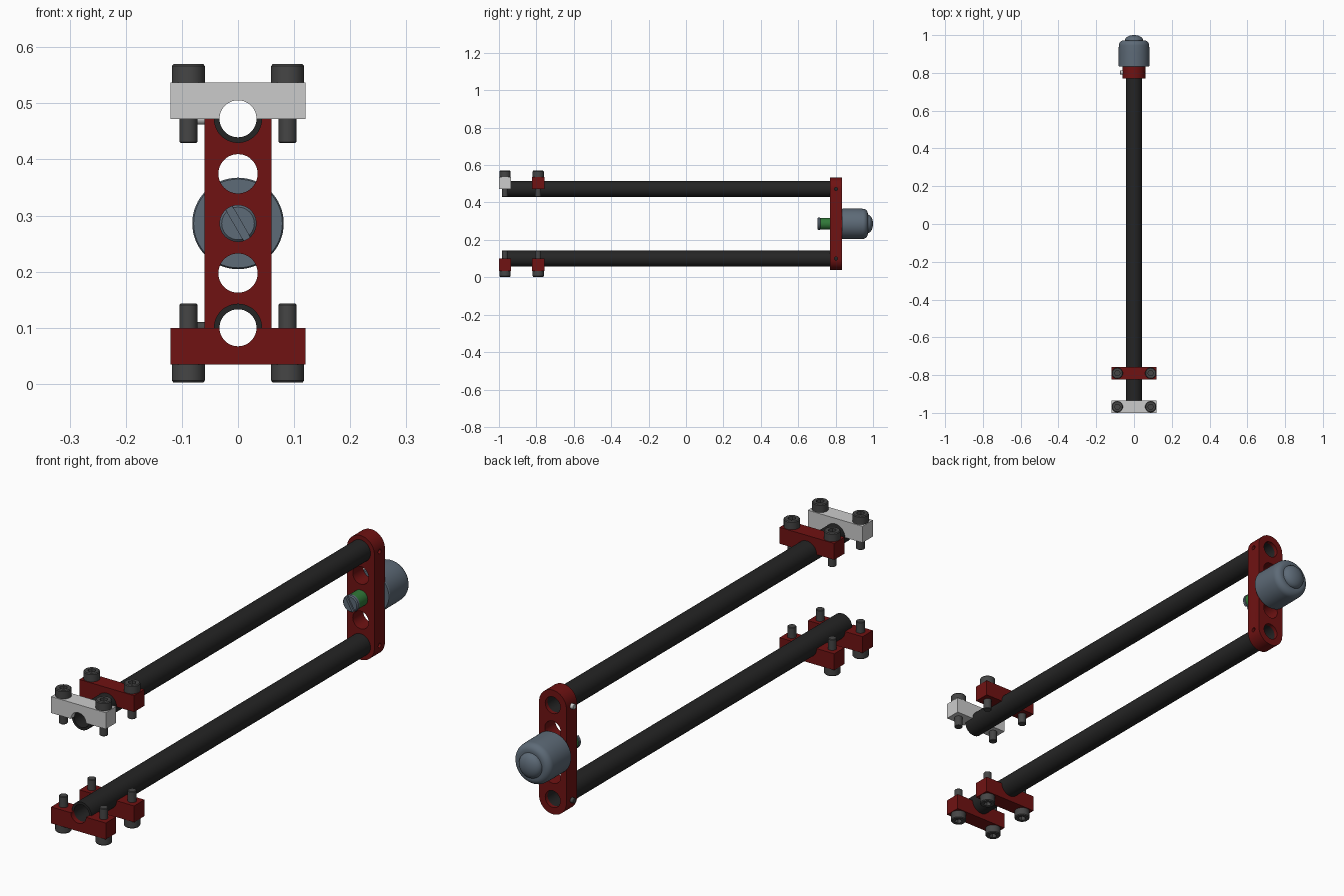
import bpy, bmesh, math
from mathutils import Matrix

if "Cube" in bpy.data.objects:
    bpy.data.objects.remove(bpy.data.objects["Cube"])

AXES = {'z': Matrix(), 'y': Matrix.Rotation(-math.pi / 2, 4, 'X'), 'x': Matrix.Rotation(math.pi / 2, 4, 'Y')}
LOW, HIGH, MID = 0.10, 0.4725, 0.286      # tube heights and spindle height
TUBE_R, BORE_R = 0.043, 0.033


def material(name, rgb):
    m = bpy.data.materials.new(name)
    m.diffuse_color = (*rgb, 1)
    m.use_nodes = True
    m.node_tree.nodes["Principled BSDF"].inputs["Base Color"].default_value = m.diffuse_color
    return m


RED = material("red_anodised", (0.16, 0.006, 0.006))
BLACK = material("black_tube", (0.018, 0.018, 0.018))
STEEL = material("dark_steel", (0.06, 0.06, 0.06))
BLUE = material("blue_grey", (0.11, 0.145, 0.185))
GREEN = material("green", (0.03, 0.19, 0.04))


def finish(name, bm, mat=None):
    bmesh.ops.remove_doubles(bm, verts=bm.verts, dist=1e-6)
    bmesh.ops.recalc_face_normals(bm, faces=bm.faces)
    me = bpy.data.meshes.new(name)
    bm.to_mesh(me)
    bm.free()
    ob = bpy.data.objects.new(name, me)
    bpy.context.collection.objects.link(ob)
    if mat:
        me.materials.append(mat)
    return ob


def lathe(name, profile, loc, axis='z', mat=None, n=48):
    """Revolve a closed (radius, height) profile about an axis through loc."""
    bm = bmesh.new()
    rings = [[bm.verts.new((r * math.cos(2 * math.pi * i / n), r * math.sin(2 * math.pi * i / n), h))
              for i in range(n)] for r, h in profile]
    for k in range(len(rings)):
        a, b = rings[k], rings[(k + 1) % len(rings)]
        if profile[k][0] == 0 and profile[(k + 1) % len(rings)][0] == 0:
            continue
        for i in range(n):
            j = (i + 1) % n
            bm.faces.new((a[i], a[j], b[j], b[i]))
    bm.transform(Matrix.Translation(loc) @ AXES[axis])
    return finish(name, bm, mat)


def rod(name, r, a, b, loc, axis='z', mat=None, n=48, c=0.0):
    if c:
        prof = [(0, a), (r - c, a), (r, a + c), (r, b - c), (r - c, b), (0, b)]
    else:
        prof = [(0, a), (r, a), (r, b), (0, b)]
    return lathe(name, prof, loc, axis, mat, n)


def box(name, size, loc, mat=None, rot=Matrix()):
    bm = bmesh.new()
    bmesh.ops.create_cube(bm, size=1)
    bm.transform(Matrix.Translation(loc) @ rot @ Matrix.Diagonal((*size, 1)))
    return finish(name, bm, mat)


def cut(ob, cutters):
    for c in cutters:
        m = ob.modifiers.new("cut", 'BOOLEAN')
        m.operation, m.solver, m.object = 'DIFFERENCE', 'EXACT', c
    bpy.context.view_layer.update()
    dg = bpy.context.evaluated_depsgraph_get()
    me = bpy.data.meshes.new_from_object(ob.evaluated_get(dg))
    ob.modifiers.clear()
    ob.data = me
    for c in cutters:
        bpy.data.objects.remove(c)


# socket head bolt, head underside at z = 0
bolt = lathe("bolt", [(0, -0.108), (0.014, -0.108), (0.016, -0.106), (0.016, 0), (0.0295, 0),
                      (0.0295, 0.029), (0.0265, 0.0325), (0, 0.0325)], (0, 0, 0), mat=STEEL, n=32)
cut(bolt, [rod("socket", 0.015, 0.014, 0.05, (0, 0, 0), n=6)])
bolt_mesh = bolt.data
bpy.data.objects.remove(bolt)

# tubes and their clamps, above and below
for level, z, s in (("upper", HIGH, 1), ("lower", LOW, -1)):
    lathe(f"{level}_tube", [(BORE_R, -0.98), (TUBE_R, -0.98), (TUBE_R, 0.82), (BORE_R, 0.82)],
          (0, 0, z), 'y', BLACK)
    for place, y in (("front", -0.9675), ("rear", -0.79)):
        light = level == "upper" and place == "front"
        clamp = box(f"{level}_{place}_clamp", (0.24, 0.065, 0.065), (0, y, z + s * 0.0325),
                    None if light else RED)
        cutters = [rod("seat", TUBE_R, -0.98, -0.7, (0, 0, z), 'y')]
        if place == "front":
            cutters.append(rod("lip", BORE_R, -1.1, -0.9, (0, 0, z), 'y'))
        cut(clamp, cutters)
        for side, x in (("left", -0.0885), ("right", 0.0885)):
            ob = bpy.data.objects.new(f"{level}_{place}_{side}_bolt", bolt_mesh)
            ob.location = (x, y, z + s * 0.065)
            ob.rotation_euler.x = 0 if s > 0 else math.pi
            bpy.context.collection.objects.link(ob)

# end plate with round ends, tube seats, lightening holes and screw holes
bm = bmesh.new()
outline = []
for centre, start in ((HIGH, 0), (LOW, math.pi)):
    for i in range(33):
        a = start + math.pi * i / 32
        outline.append(bm.verts.new((0.06 * math.cos(a), 0.769, centre + 0.06 * math.sin(a))))
face = bm.faces.new(outline)
ext = bmesh.ops.extrude_face_region(bm, geom=[face])
bmesh.ops.translate(bm, vec=(0, 0.066, 0), verts=[v for v in ext["geom"] if isinstance(v, bmesh.types.BMVert)])
plate = finish("end_plate", bm, RED)
holes = [rod("hole", 0.035, 0.7, 0.9, (0, 0, MID + d), 'y') for d in (-0.0885, 0.0885)]
for z in (LOW, HIGH):
    holes += [rod("seat", TUBE_R, 0.7, 0.82, (0, 0, z), 'y'),
              rod("lip", BORE_R, 0.78, 0.9, (0, 0, z), 'y'),
              rod("screw_hole", 0.009, 0.035, 0.08, (0, 0.802, z), 'x', n=24)]
cut(plate, holes)

# set screws on the left edge of the plate
for level, z, mat in (("upper", HIGH, None), ("lower", LOW, STEEL)):
    rod(f"{level}_set_screw", 0.0105, -0.074, -0.045, (0, 0.802, z), 'x', mat, 24, 0.002)

# spindle: green sleeve with a slotted screw end
rod("spindle_sleeve", 0.031, 0.715, 0.84, (0, 0, MID), 'y', GREEN)
tip = rod("spindle_tip", 0.033, 0.702, 0.72, (0, 0, MID), 'y', BLUE, c=0.004)
cut(tip, [box("slot", (0.09, 0.02, 0.013), (0, 0.702, MID), rot=Matrix.Rotation(math.radians(60), 4, 'Y'))])

# knob with rounded shoulder and domed cap
prof = [(0, 0.833), (0.079, 0.833), (0.0815, 0.837), (0.0815, 0.91)]
for i in range(9):
    a = math.pi / 2 * i / 8
    prof.append((0.055 + 0.0255 * math.cos(a), 0.945 + 0.027 * math.sin(a)))
prof.append((0.049, 0.972))
for i in range(1, 9):
    a = math.pi / 2 * i / 8
    prof.append((0.049 * math.cos(a) if i < 8 else 0, 0.972 + 0.028 * math.sin(a)))
lathe("knob", prof, (0, 0, MID), 'y', BLUE, 64)

# smooth round surfaces, keep hard edges
for ob in bpy.context.scene.objects:
    ob.select_set(True)
bpy.context.view_layer.objects.active = plate
bpy.ops.object.shade_smooth_by_angle(angle=math.radians(30))
